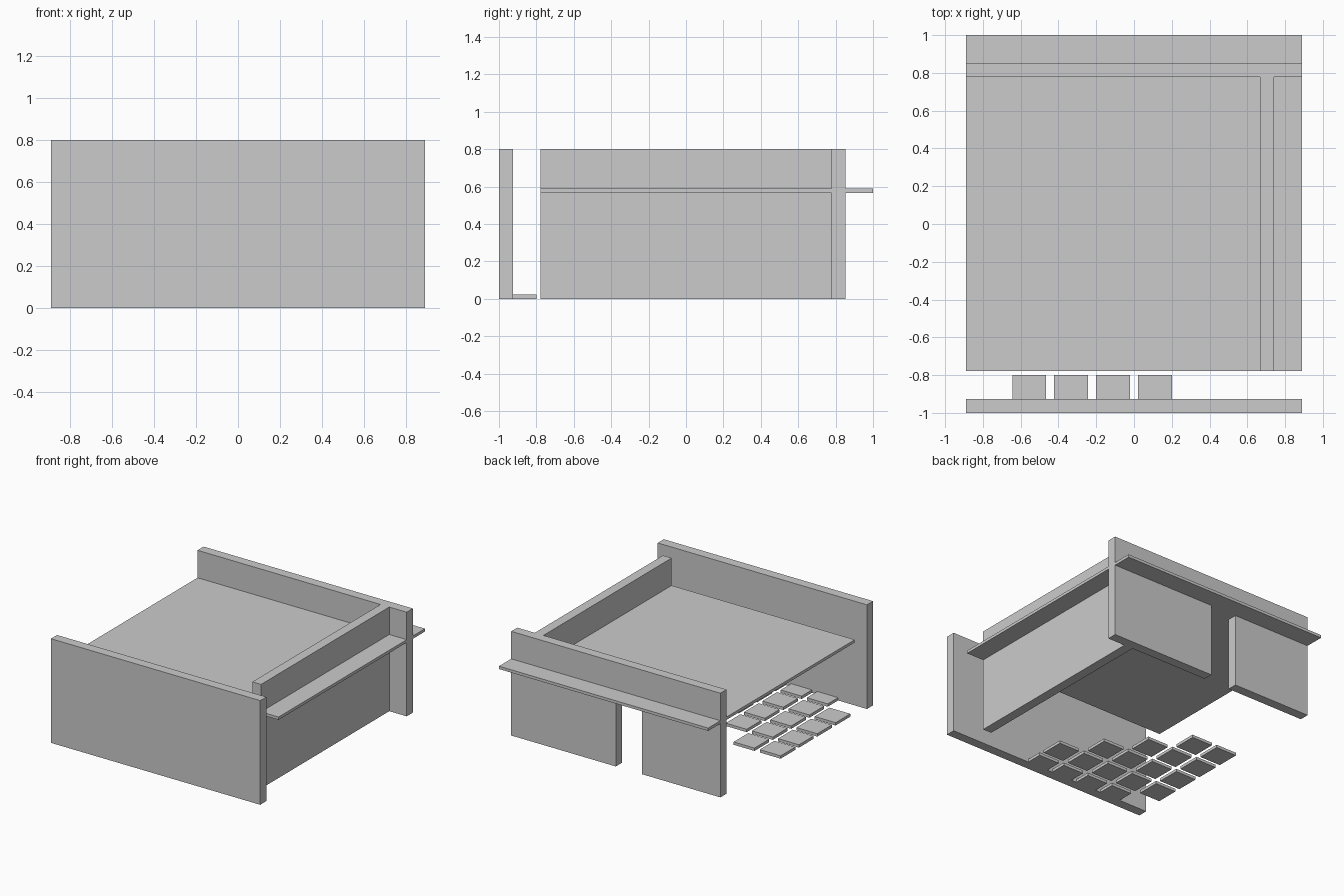
import bpy
import bmesh
from mathutils import Vector

if "Cube" in bpy.data.objects:
    bpy.data.objects.remove(bpy.data.objects["Cube"])

CELL = 2 / 9            # floor-plan module
HX = 4 * CELL           # half width
WALL = CELL / 3         # wall thickness
TOP = 0.80              # wall height
SLAB0, SLAB1 = 0.567, 0.589

grey = bpy.data.materials.new("light_grey")
grey.diffuse_color = (0.6, 0.6, 0.6, 1)
grey.use_nodes = True
grey.node_tree.nodes["Principled BSDF"].inputs["Base Color"].default_value = grey.diffuse_color


def add_box(bm, lo, hi):
    lo, hi = Vector(lo), Vector(hi)
    cube = bmesh.ops.create_cube(bm, size=1)
    bmesh.ops.scale(bm, vec=hi - lo, verts=cube["verts"])
    bmesh.ops.translate(bm, vec=(lo + hi) / 2, verts=cube["verts"])


def finish(name, bm):
    mesh = bpy.data.meshes.new(name)
    bm.to_mesh(mesh)
    bm.free()
    mesh.materials.append(grey)
    obj = bpy.data.objects.new(name, mesh)
    bpy.context.collection.objects.link(obj)
    return obj


def box(name, lo, hi):
    bm = bmesh.new()
    add_box(bm, lo, hi)
    return finish(name, bm)


# Freestanding front wall
box("front_wall", (-HX, -1, 0), (HX, -1 + WALL, TOP))

# Side wall, one module in from the right edge
y0, y1 = -1 + CELL, 1 - CELL
side_x = HX - CELL
box("side_wall", (side_x, y0, 0), (side_x + WALL, y1, TOP))

# Back wall: inverted U profile with a doorway, extruded to wall thickness
door0, door1 = -CELL, 0
profile = [(-HX, 0), (door0, 0), (door0, SLAB0), (door1, SLAB0),
           (door1, 0), (HX, 0), (HX, TOP), (-HX, TOP)]
bm = bmesh.new()
face = bm.faces.new([bm.verts.new((x, y1, z)) for x, z in profile])
ext = bmesh.ops.extrude_face_region(bm, geom=[face])
moved = [g for g in ext["geom"] if isinstance(g, bmesh.types.BMVert)]
bmesh.ops.translate(bm, vec=(0, WALL, 0), verts=moved)
bmesh.ops.recalc_face_normals(bm, faces=bm.faces)
finish("back_wall", bm)

# Thin slab either side of the side wall, and its ledge behind the back wall
box("main_slab", (-HX, y0, SLAB0), (side_x, y1, SLAB1))
box("side_ledge", (side_x + WALL, y0, SLAB0), (HX, y1, SLAB1))
box("back_ledge", (-HX, y1 + WALL, SLAB0), (HX, 1, SLAB1))

# Quarter-round field of paving tiles, corner cell left empty
gap = CELL * 0.1
bm = bmesh.new()
for i in range(5):
    for j in range(5):
        if 0 < i * i + j * j < 18 and i + j <= 5 and (i, j) not in ((0, 0), (4, 4)):
            if j == 0 and i == 0:
                continue
            x, y = -HX + i * CELL, -1 + j * CELL
            add_box(bm, (x + gap, y + gap, 0),
                    (x + CELL - gap, y + CELL - gap, 0.022))
finish("paving_tiles", bm)
